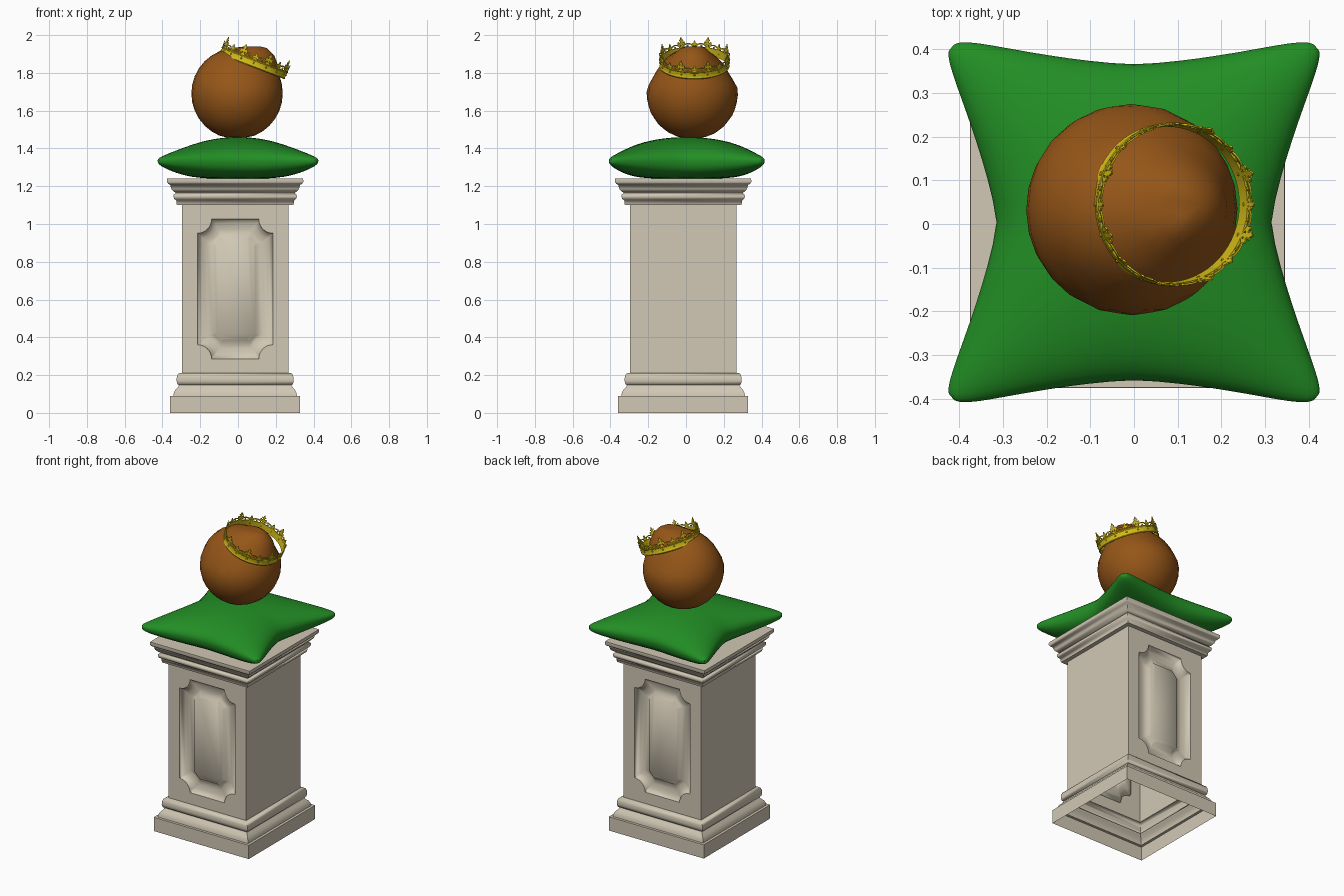
import bpy, bmesh
from math import sin, cos, pi, radians
from mathutils import Vector, Matrix

if "Cube" in bpy.data.objects:
    bpy.data.objects.remove(bpy.data.objects["Cube"])

CX = CY = -0.015          # pedestal centre


def material(name, rgb):
    m = bpy.data.materials.new(name)
    m.diffuse_color = (*rgb, 1)
    m.use_nodes = True
    m.node_tree.nodes["Principled BSDF"].inputs["Base Color"].default_value = m.diffuse_color
    return m


STONE = material("stone", (0.64, 0.58, 0.46))
GREEN = material("green_fabric", (0.016, 0.27, 0.018))
BROWN = material("brown", (0.30, 0.092, 0.009))
GOLD = material("gold", (0.66, 0.50, 0.008))


def finish(bm, name, mat, angle=35, merge=1e-5):
    bmesh.ops.remove_doubles(bm, verts=bm.verts, dist=merge)
    bmesh.ops.recalc_face_normals(bm, faces=bm.faces)
    me = bpy.data.meshes.new(name)
    bm.to_mesh(me)
    bm.free()
    ob = bpy.data.objects.new(name, me)
    bpy.context.collection.objects.link(ob)
    me.materials.append(mat)
    bpy.ops.object.select_all(action='DESELECT')
    ob.select_set(True)
    bpy.context.view_layer.objects.active = ob
    bpy.ops.object.shade_smooth_by_angle(angle=radians(angle))
    return ob


def bridge(bm, a, b, closed=True):
    n = len(a)
    for i in range(n if closed else n - 1):
        j = (i + 1) % n
        bm.faces.new((a[i], a[j], b[j], b[i]))


def square_loft(name, profile, cap_top=False):
    bm = bmesh.new()
    rings = [[bm.verts.new((CX + sx * h, CY + sy * h, z))
              for sx, sy in ((-1, -1), (1, -1), (1, 1), (-1, 1))] for h, z in profile]
    for a, b in zip(rings, rings[1:]):
        bridge(bm, a, b)
    if cap_top:
        bm.faces.new(rings[-1])
    return finish(bm, name, STONE, 58)


# Pedestal mouldings (half width, height), open underneath
square_loft("pedestal_base", [(.344, 0), (.344, .09), (.327, .090), (.325, .105), (.317, .122),
            (.304, .135), (.298, .147), (.306, .152), (.310, .17), (.309, .19), (.303, .205),
            (.294, .212), (.282, .212)])
square_loft("pedestal_cap", [(.282, 1.10), (.309, 1.10), (.312, 1.125), (.322, 1.132), (.327, 1.145),
            (.325, 1.156), (.316, 1.163), (.316, 1.166), (.326, 1.172), (.338, 1.186), (.344, 1.208),
            (.354, 1.212), (.361, 1.222), (.360, 1.24)], cap_top=True)


# Shaft with a recessed, notched panel on front and back
def notched(hw, hh, r, bulge, n=8):
    pts = []
    for k, (sx, sz) in enumerate(((1, 1), (-1, 1), (-1, -1), (1, -1))):
        arc = []
        for i in range(n + 1):
            t = i / n
            a = t * pi / 2
            x = hw - r * (bulge * sin(a) + (1 - bulge) * t)
            z = hh - r * (bulge * cos(a) + (1 - bulge) * (1 - t))
            arc.append((sx * x, sz * z))
        pts += arc[::-1] if k % 2 else arc
    return pts


bm = bmesh.new()
H, Z0, Z1 = .282, .212, 1.10
ZC, HH = (Z0 + Z1) / 2, (Z1 - Z0) / 2
for s in (-1, 1):
    bm.faces.new([bm.verts.new((CX + s * H, CY + y, z))
                  for y, z in ((-H, Z0), (H, Z0), (H, Z1), (-H, Z1))])
    rings = []
    for hw, hh, r, bulge, depth in ((H, HH, 0, 0, 0), (.20, .37, .075, 1, 0), (.196, .366, .075, 1, .016),
                                    (.175, .345, .075, .8, .028), (.150, .315, .07, .5, .035),
                                    (.118, .283, .045, 0, .032), (.104, .268, .04, 0, .012)):
        rings.append([bm.verts.new((CX + x, CY + s * (H - depth), ZC + z))
                      for x, z in notched(hw, hh, r, bulge)])
    for a, b in zip(rings, rings[1:]):
        bridge(bm, a, b)
    bm.faces.new(rings[-1])
finish(bm, "pedestal_shaft", STONE, 62)


# Cushion: puffed grid with pinched sides and rounded, pulled-out corners
bm = bmesh.new()
N = 28
for top in (True, False):
    rows = []
    for i in range(N + 1):
        row = []
        u = sin((2 * i / N - 1) * pi / 2)
        for j in range(N + 1):
            v = sin((2 * j / N - 1) * pi / 2)
            clip = 1 - .085 * abs(u * v) ** 10
            x = u * (.315 + .141 * abs(v) ** 1.3) * clip
            y = v * (.362 + .073 * abs(u) ** 1.5) * clip
            f = max(0, (1 - u * u) * (1 - v * v)) ** .52
            z = 1.339 + .121 * f if top else 1.331 - .091 * (1 - (1 - f) ** 2)
            row.append(bm.verts.new((x, y + .004, z)))
        rows.append(row)
    for a, b in zip(rows, rows[1:]):
        bridge(bm, a, b, closed=False)
    edge = rows[0][:-1] + [r[-1] for r in rows[:-1]] + rows[-1][:0:-1] + [r[0] for r in rows[:0:-1]]
    if top:
        top_edge = edge
bridge(bm, top_edge, edge)
finish(bm, "cushion", GREEN, 50)


# Round body with a blunt peak poking up inside the crown
bm = bmesh.new()
bmesh.ops.create_uvsphere(bm, u_segments=24, v_segments=16, radius=1)
peak = Vector((.16, .01, .24)).normalized()
turn = Vector((0, 0, 1)).rotation_difference(peak)
for vert in bm.verts:
    d = turn @ vert.co.normalized()
    c = max(0, d.dot(peak))
    p = d * (.242 + .046 * max(0, (c - .8) / .2) ** 1.7)
    if p.z > .03:                                   # squeezed where the crown sits
        p.y *= 1 - .10 * min(1, (p.z - .03) / .07)
    p.z = min(max(p.z, -.233), .25)
    vert.co = p + Vector((-.005, .033, 1.691))
finish(bm, "round_body", BROWN, 60)


# Crown: flared band, ornaments wrapped round it, tilted to the right
TILT = Matrix.Translation((.075, .045, 1.832)) @ Matrix.Rotation(radians(21), 4, 'Y')


def wrap(a0, s, h, off=0):
    r = .180 + .07 * h + off
    a = a0 + s / .185
    return TILT @ Vector((r * cos(a), r * sin(a), h))


def ribbon(name, profile, seg=64):
    bm = bmesh.new()
    rings = [[bm.verts.new(wrap(2 * pi * k / seg, 0, h, o)) for k in range(seg)] for o, h in profile]
    for a, b in zip(rings, rings[1:] + rings[:1]):
        bridge(bm, a, b)
    return finish(bm, name, GOLD, 40)


ribbon("crown_band", [(-.002, 0), (.003, 0), (.005, .005), (.003, .010), (.002, .012), (.002, .034),
                      (.004, .036), (.005, .040), (.003, .044), (-.002, .044)])


def mirrored(half):
    return half + [(-s, h) for s, h in half[::-1] if s > 0]


LILY = mirrored([(.006, .040), (.005, .060), (.012, .056), (.020, .062), (.021, .072), (.015, .077),
                 (.010, .071), (.005, .074), (.007, .080), (.012, .082), (.011, .088), (.006, .088),
                 (.004, .095), (0, .102)])
TREFOIL = mirrored([(.004, .040), (.004, .052), (.011, .049), (.015, .056), (.010, .063),
                    (.005, .061), (.006, .070), (0, .078)])
bm = bmesh.new()
for k in range(8):
    for shape, shift in ((LILY, 0), (TREFOIL, .5)):
        a0 = (k + shift + .5) * pi / 4
        sides = [[bm.verts.new(wrap(a0, s, h, o)) for s, h in shape] for o in (.002, -.002)]
        bridge(bm, *sides)
        for side in sides:
            bm.faces.new(side)
finish(bm, "crown_finials", GOLD, 30)

# Openwork arches between the finials, and studs on the band
bm = bmesh.new()
for k in range(16):
    a0 = (k + .5) * pi / 8
    rings = []
    for i in range(11):
        t = pi * i / 10
        rings.append([bm.verts.new(wrap(a0, (.029 + ds) * cos(t), .040 + (.022 + ds) * sin(t), o))
                      for ds, o in ((.003, .002), (.003, -.002), (-.003, -.002), (-.003, .002))])
    for a, b in zip(rings, rings[1:]):
        bridge(bm, a, b)
    for size, angle, h in ((.006, a0, .049), (.006, k * pi / 8, .023)):
        at = wrap(angle, 0, h, .001)
        bmesh.ops.create_icosphere(bm, subdivisions=1, radius=size, matrix=Matrix.Translation(at))
finish(bm, "crown_openwork", GOLD, 30)
